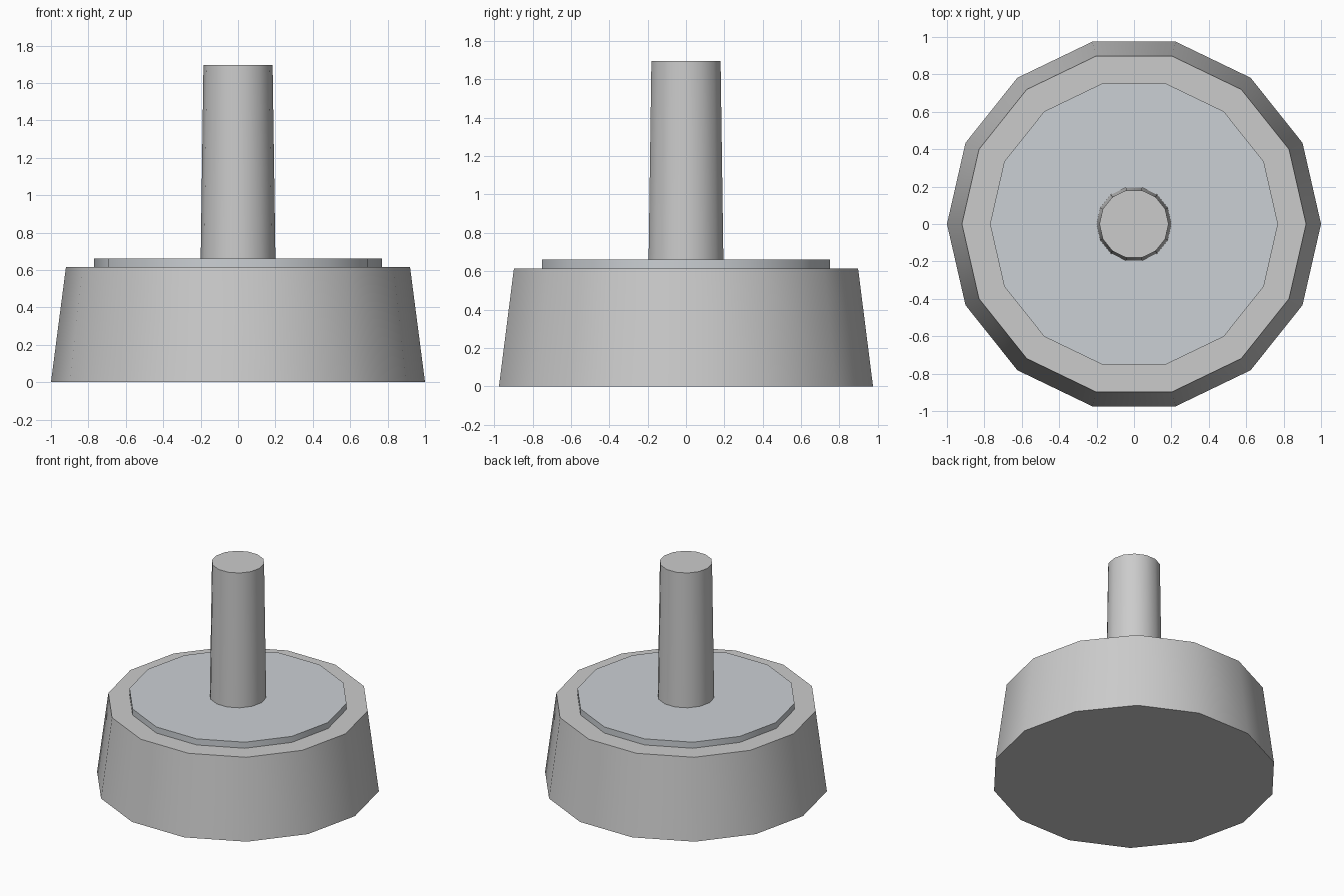
import bpy, bmesh
from math import radians
from mathutils import Matrix

if "Cube" in bpy.data.objects:
    bpy.data.objects.remove(bpy.data.objects["Cube"])

SIDES = 14


def tapered_cylinder(name, r_bottom, r_top, z0, z1):
    bm = bmesh.new()
    # quarter turn puts a corner on the x axis
    place = Matrix.Translation((0, 0, (z0 + z1) / 2)) @ Matrix.Rotation(radians(90), 4, 'Z')
    bmesh.ops.create_cone(bm, cap_ends=True, segments=SIDES, radius1=r_bottom,
                          radius2=r_top, depth=z1 - z0, matrix=place)
    mesh = bpy.data.meshes.new(name)
    bm.to_mesh(mesh)
    bm.free()
    obj = bpy.data.objects.new(name, mesh)
    bpy.context.collection.objects.link(obj)
    bpy.ops.object.select_all(action='DESELECT')
    obj.select_set(True)
    bpy.context.view_layer.objects.active = obj
    bpy.ops.object.shade_smooth_by_angle(angle=radians(40))
    return obj


# Wide tapered base
tapered_cylinder("base", 1.0, 0.92, 0.0, 0.615)

# Thin bluish plate on top of the base
plate = tapered_cylinder("top_plate", 0.77, 0.77, 0.615, 0.662)
mat = bpy.data.materials.new("pale_blue_grey")
mat.diffuse_color = (0.60, 0.63, 0.66, 1)
mat.use_nodes = True
mat.node_tree.nodes["Principled BSDF"].inputs["Base Color"].default_value = mat.diffuse_color
plate.data.materials.append(mat)

# Slim upright post
tapered_cylinder("post", 0.20, 0.185, 0.662, 1.697)
